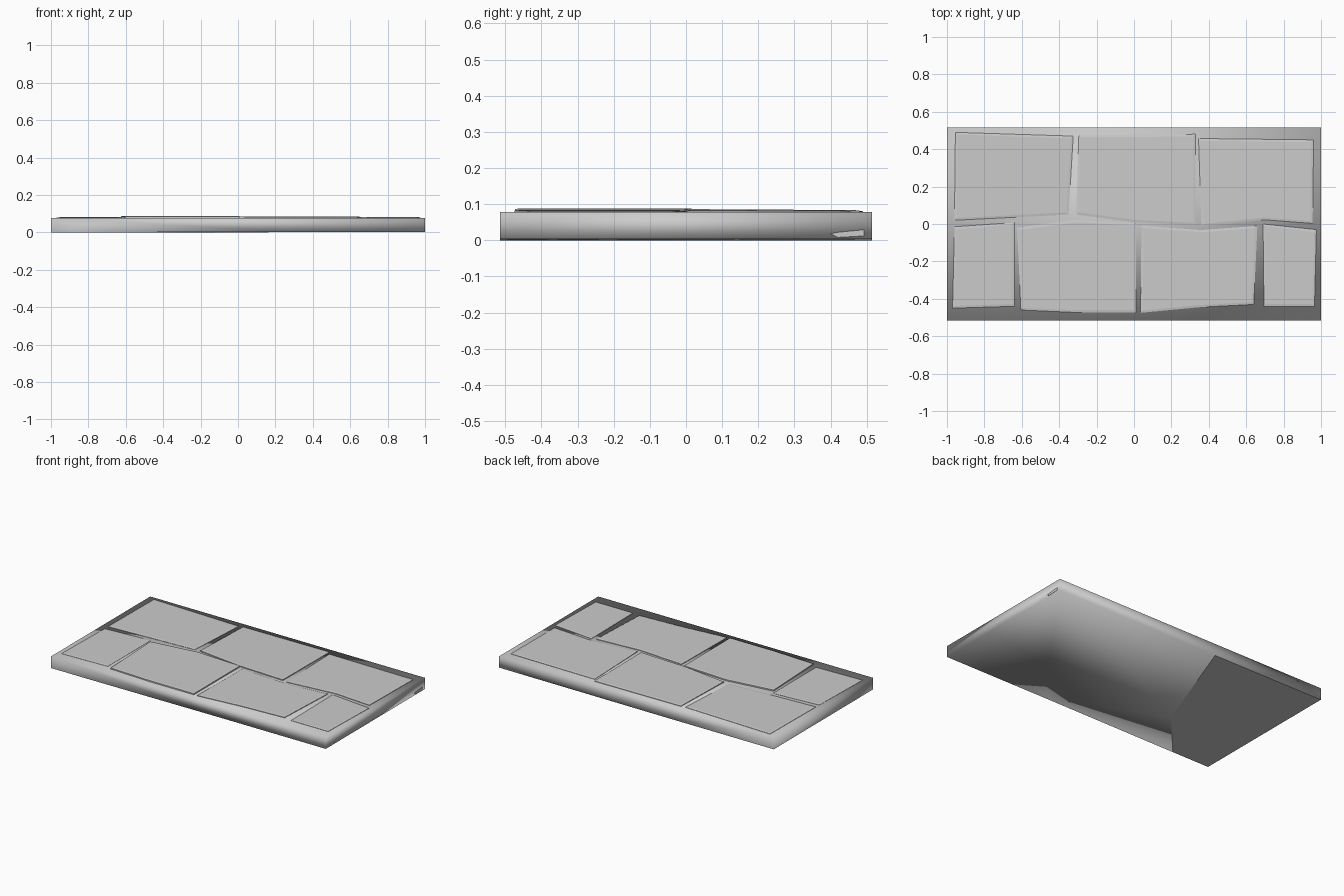
import bpy, bmesh
from mathutils import Vector

if "Cube" in bpy.data.objects:
    bpy.data.objects.remove(bpy.data.objects["Cube"])


def finish(name, bm, smooth_all=False):
    bmesh.ops.recalc_face_normals(bm, faces=bm.faces[:])
    mesh = bpy.data.meshes.new(name)
    bm.to_mesh(mesh)
    bm.free()
    ob = bpy.data.objects.new(name, mesh)
    bpy.context.collection.objects.link(ob)
    if smooth_all:
        for p in mesh.polygons:
            p.use_smooth = True
    return ob


# Slab: flat top, soft-shaded sides, slightly faceted underside
W, D, TOP, LOW = 1.0, 0.515, 0.078, 0.003
bm = bmesh.new()
bottom = {
    "fl": (-W, -D, 0), "patch_f": (-0.73, -D, 0), "crease_f": (0.25, -D, LOW),
    "fr": (W, -D, LOW), "br": (W, D, LOW), "patch_b": (-0.19, D, 0),
    "bl": (-W, D, 0), "mid": (-0.46, -0.21, 0),
}
v = {k: bm.verts.new(c) for k, c in bottom.items()}
t = {k: bm.verts.new((bottom[k][0], bottom[k][1], TOP)) for k in ("fl", "fr", "br", "bl")}
patch = bm.faces.new([v[k] for k in ("fl", "patch_f", "mid", "patch_b", "bl")])
bm.faces.new([v[k] for k in ("patch_f", "crease_f", "mid")])
bm.faces.new([v[k] for k in ("crease_f", "br", "mid")])
bm.faces.new([v[k] for k in ("crease_f", "fr", "br")])
bm.faces.new([v[k] for k in ("mid", "br", "patch_b")])
bm.faces.new([t[k] for k in ("fl", "fr", "br", "bl")])
bm.faces.new([v[k] for k in ("fl", "patch_f", "crease_f", "fr")] + [t["fr"], t["fl"]])
bm.faces.new([v["fr"], v["br"], t["br"], t["fr"]])
bm.faces.new([v[k] for k in ("br", "patch_b", "bl")] + [t["bl"], t["br"]])
bm.faces.new([v["bl"], v["fl"], t["fl"], t["bl"]])
for e in patch.edges:
    e.smooth = False
finish("slab", bm, True)


# Paving stones: irregular outlines with a narrow chamfer round the top
def stone(name, pts, height, tilt=(0, 0)):
    c = sum((Vector(p) for p in pts), Vector((0, 0))) / len(pts)
    bm = bmesh.new()
    rings = []
    for inset, level in ((0, 0.07), (0, None), (0.012, None)):
        ring = []
        for p in pts:
            d = Vector(p) - c
            q = c + Vector((d.x - inset * (1 if d.x > 0 else -1) * min(1, abs(d.x) / 0.1),
                            d.y - inset * (1 if d.y > 0 else -1)))
            z = height + tilt[0] * (q.x - c.x) + tilt[1] * (q.y - c.y)
            if level is not None:
                z = level
            elif inset == 0:
                z -= 0.002
            ring.append(bm.verts.new((q.x, q.y, z)))
        rings.append(ring)
    n = len(pts)
    for a, b in zip(rings, rings[1:]):
        for i in range(n):
            j = (i + 1) % n
            bm.faces.new((a[i], a[j], b[j], b[i]))
    bm.faces.new(rings[-1])
    bm.faces.new(rings[0][::-1])
    finish(name, bm)


stone("stone_back_left", [(-.96, .02), (-.35, .05), (-.325, .47), (-.955, .49)], .082)
stone("stone_back_middle", [(-.31, .05), (0, .01), (.33, -.005), (.33, .48), (-.295, .475)],
      .085, (0, -.006))
stone("stone_back_right", [(.36, -.012), (.70, .022), (.955, .003), (.96, .45), (.345, .457)],
      .083, (0, -.003))
stone("stone_front_left", [(-.97, -.45), (-.64, -.44), (-.64, .008), (-.96, -.015)], .081)
stone("stone_front_middle_left", [(-.605, -.46), (-.31, -.473), (.01, -.473), (.01, .005),
                                  (-.31, .022), (-.625, -.02)], .088)
stone("stone_front_middle_right", [(.035, -.475), (.35, -.445), (.64, -.43), (.66, -.01),
                                   (.36, -.032), (.04, -.01)], .084)
stone("stone_front_right", [(.695, -.44), (.965, -.44), (.975, -.03), (.69, .0)], .082)

# Small chip on the right end face
outline = [(.40, .018), (.42, .022), (.492, .029), (.492, .012), (.42, .008)]
bm = bmesh.new()
inner = [bm.verts.new((.99, y, z)) for y, z in outline]
outer = [bm.verts.new((1.001, y, z)) for y, z in outline]
bm.faces.new(inner)
bm.faces.new(outer)
for i in range(len(outline)):
    j = (i + 1) % len(outline)
    bm.faces.new((inner[i], inner[j], outer[j], outer[i]))
finish("edge_chip", bm)
